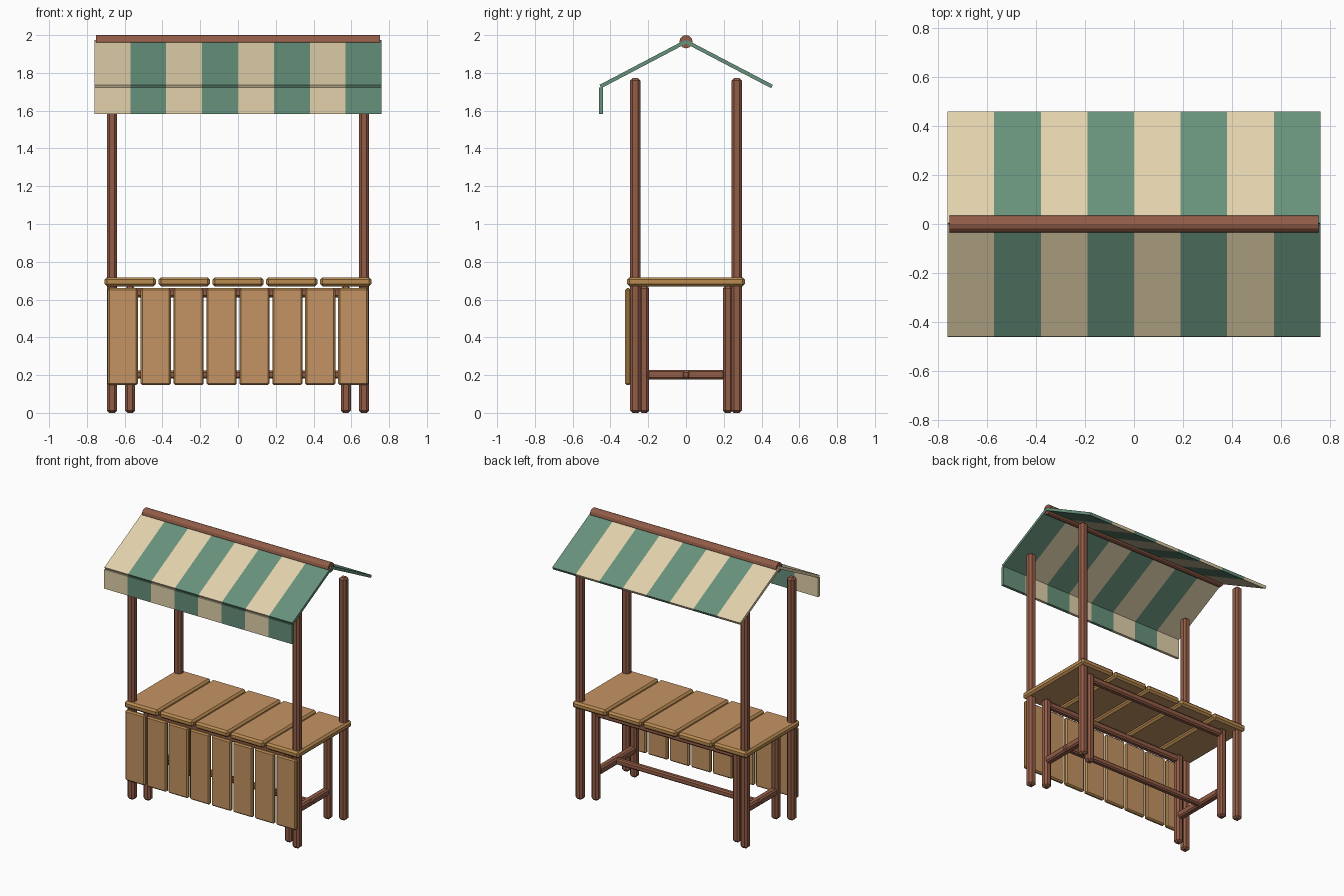
import bpy, bmesh, math
from mathutils import Vector

cube = bpy.data.objects.get("Cube")
if cube:
    bpy.data.objects.remove(cube, do_unlink=True)


def material(name, rgb):
    m = bpy.data.materials.new(name)
    m.use_nodes = True
    m.diffuse_color = (*rgb, 1)
    bsdf = m.node_tree.nodes["Principled BSDF"]
    bsdf.inputs["Base Color"].default_value = (*rgb, 1)
    bsdf.inputs["Roughness"].default_value = 0.9
    return m


DARK = material("dark_wood", (0.29, 0.108, 0.063))
PLANK = material("plank_wood", (0.55, 0.295, 0.125))
EDGE = material("plank_edge_wood", (0.49, 0.26, 0.08))
CREAM = material("cream_cloth", (0.76, 0.64, 0.41))
GREEN = material("green_cloth", (0.135, 0.285, 0.20))


def finish(name, bm, mats):
    bmesh.ops.recalc_face_normals(bm, faces=bm.faces)
    mesh = bpy.data.meshes.new(name)
    bm.to_mesh(mesh)
    bm.free()
    for m in mats:
        mesh.materials.append(m)
    ob = bpy.data.objects.new(name, mesh)
    bpy.context.collection.objects.link(ob)
    return ob


def beam(name, lo, hi, bevel, mats=(DARK,), thin_axis=None):
    """Chamfered box; with a thin axis, the narrow sides take the second colour."""
    lo, hi = Vector(lo), Vector(hi)
    bm = bmesh.new()
    bmesh.ops.create_cube(bm, size=1)
    bmesh.ops.scale(bm, vec=hi - lo, verts=bm.verts)
    bmesh.ops.translate(bm, vec=(lo + hi) / 2, verts=bm.verts)
    bmesh.ops.bevel(bm, geom=bm.edges[:], offset=bevel, segments=1,
                    affect='EDGES', clamp_overlap=True)
    bm.normal_update()
    if thin_axis is not None:
        for f in bm.faces:
            f.material_index = 0 if abs(f.normal[thin_axis]) > 0.9 else 1
    return finish(name, bm, mats)


def striped_cloth(name, top, bottom, stripes=8, half=0.76, thickness=0.02):
    """Sheet between two (y, z) lines, striped along x."""
    bm = bmesh.new()
    rows = []
    for i in range(stripes + 1):
        x = -half + 2 * half * i / stripes
        rows.append([bm.verts.new((x, *p)) for p in (top, bottom)])
    for i in range(stripes):
        f = bm.faces.new((*rows[i], *reversed(rows[i + 1])))
        f.material_index = i % 2
    ob = finish(name, bm, (CREAM, GREEN))
    mod = ob.modifiers.new("thickness", 'SOLIDIFY')
    mod.thickness = thickness
    mod.offset = 0
    return ob


def post(name, x, y, width, height):
    h = width / 2
    beam(name, (x - h, y - h, 0), (x + h, y + h, height), 0.013)


# Canopy posts and table legs
for sx, side in ((1, "left"), (-1, "right")):
    for sy, end in ((-1, "front"), (1, "back")):
        post(f"{end}_{side}_canopy_post", sx * 0.667, sy * 0.268, 0.055, 1.772)
        post(f"{end}_{side}_table_leg", sx * 0.571, sy * 0.222, 0.053, 0.672)
    # Low side stretchers
    beam(f"{side}_stretcher", (sx * 0.571 - 0.025, -0.205, 0.177),
         (sx * 0.571 + 0.025, 0.205, 0.228), 0.01)

# Long low stretcher and the rails under the table
beam("long_stretcher", (-0.602, -0.02, 0.182), (0.602, 0.02, 0.224), 0.009)
for sy, end in ((-1, "front"), (1, "back")):
    beam(f"{end}_table_rail", (-0.56, sy * 0.222 - 0.022, 0.612),
         (0.56, sy * 0.222 + 0.022, 0.66), 0.01)

# Counter planks
for i in range(5):
    x = (i - 2) * 0.285
    beam(f"counter_plank_{i + 1}", (x - 0.136, -0.312, 0.67),
         (x + 0.136, 0.312, 0.718), 0.013, (PLANK, EDGE), 2)

# Front boards
for i in range(8):
    x = (i - 3.5) * 0.1743
    beam(f"front_board_{i + 1}", (x - 0.08, -0.322, 0.147),
         (x + 0.08, -0.292, 0.66), 0.009, (PLANK, EDGE), 1)

# Striped canopy and hanging valance
ridge = (0, 1.966)
striped_cloth("front_canopy", ridge, (-0.453, 1.728))
striped_cloth("back_canopy", ridge, (0.455, 1.728))
striped_cloth("valance", (-0.45, 1.722), (-0.45, 1.582))

# Round ridge pole
bpy.ops.mesh.primitive_cylinder_add(vertices=12, radius=0.035, depth=1.505,
                                    location=(0, 0, 1.965),
                                    rotation=(0, math.pi / 2, 0))
pole = bpy.context.object
pole.name = "ridge_pole"
pole.data.materials.append(DARK)
